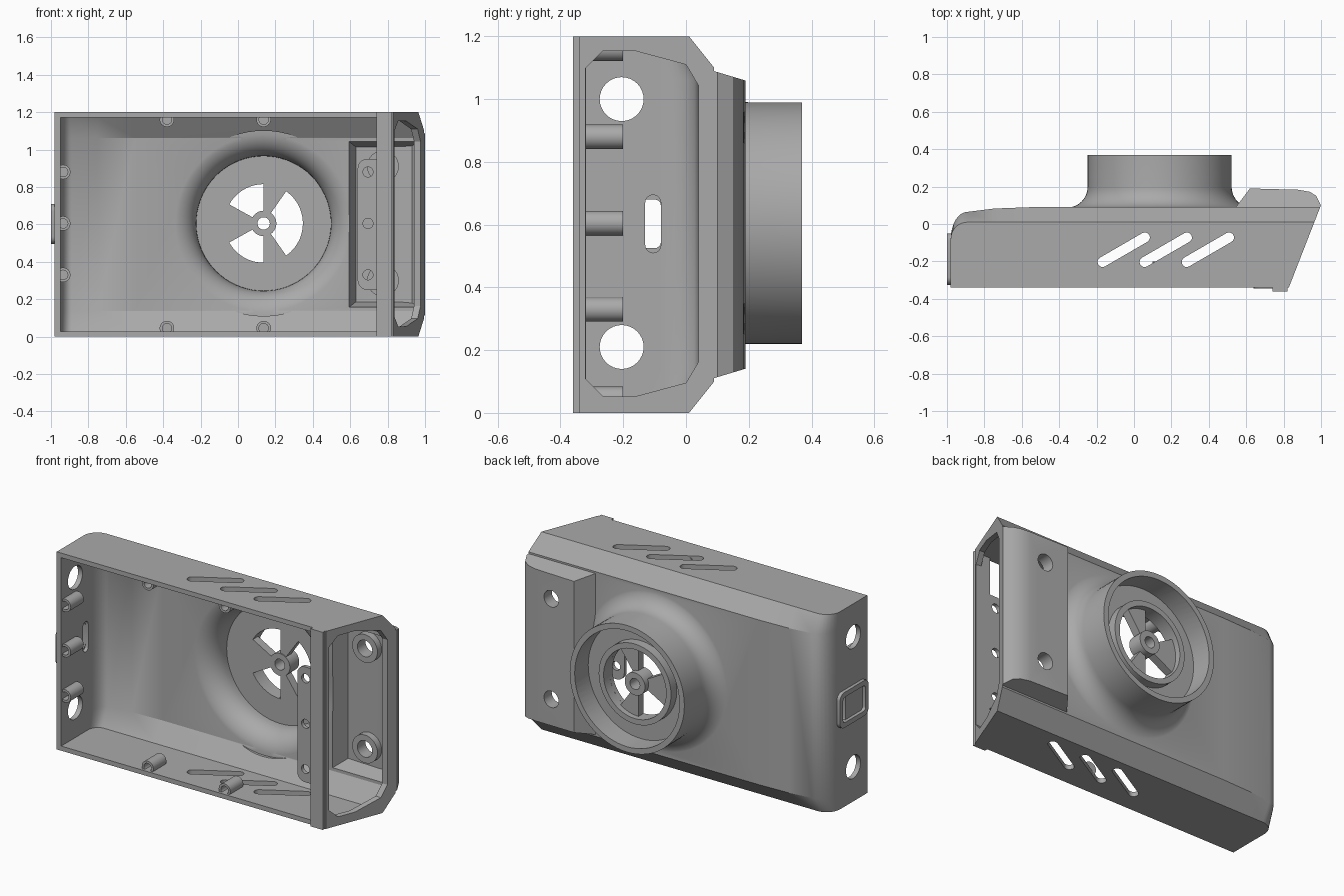
import bpy, bmesh
from math import cos, sin, pi, radians, atan2

if "Cube" in bpy.data.objects:
    bpy.data.objects.remove(bpy.data.objects["Cube"])

grey = bpy.data.materials.new("plain_grey")
grey.use_nodes = True
COLOUR = (0.40, 0.40, 0.40, 1)
grey.diffuse_color = COLOUR
grey.node_tree.nodes["Principled BSDF"].inputs["Base Color"].default_value = COLOUR

LX, MZ = 0.137, 0.605          # lens axis
END = lambda y: 0.82 + 0.39 * (y + 0.36)   # slanted end face


def finish(name, bm):
    bmesh.ops.remove_doubles(bm, verts=bm.verts, dist=1e-5)
    bmesh.ops.recalc_face_normals(bm, faces=bm.faces)
    me = bpy.data.meshes.new(name)
    bm.to_mesh(me)
    bm.free()
    me.materials.append(grey)
    ob = bpy.data.objects.new(name, me)
    bpy.context.collection.objects.link(ob)
    return ob


def loft(name, sections):
    """Skin closed loops of 3D points and cap both ends."""
    bm = bmesh.new()
    rows = [[bm.verts.new(p) for p in s] for s in sections]
    n = len(rows[0])
    for a, b in zip(rows, rows[1:]):
        for i in range(n):
            j = (i + 1) % n
            bm.faces.new((a[i], a[j], b[j], b[i]))
    bm.faces.new(rows[0])
    bm.faces.new(rows[-1])
    return finish(name, bm)


def prism(name, pts, lo, hi, axis):
    place = {"x": lambda a, b, h: (h, a, b),
             "y": lambda a, b, h: (a, h, b),
             "z": lambda a, b, h: (a, b, h)}[axis]
    return loft(name, [[place(a, b, h) for a, b in pts] for h in (lo, hi)])


def box(name, x0, x1, y0, y1, z0, z1):
    return prism(name, [(x0, y0), (x1, y0), (x1, y1), (x0, y1)], z0, z1, "z")


def arc(cx, cy, rx, ry, a0, a1, n):
    return [(cx + rx * cos(radians(a0 + (a1 - a0) * i / n)),
             cy + ry * sin(radians(a0 + (a1 - a0) * i / n))) for i in range(n + 1)]


def circle(cx, cy, r, n=32):
    return arc(cx, cy, r, r, 0, 360, n)[:-1]


def capsule(ax, ay, bx, by, r):
    t = atan2(by - ay, bx - ax) * 180 / pi
    return arc(bx, by, r, r, t - 90, t + 90, 8) + arc(ax, ay, r, r, t + 90, t + 270, 8)


def rounded(x0, x1, y0, y1, r):
    return (arc(x1 - r, y1 - r, r, r, 0, 90, 5) + arc(x0 + r, y1 - r, r, r, 90, 180, 5)
            + arc(x0 + r, y0 + r, r, r, 180, 270, 5) + arc(x1 - r, y0 + r, r, r, 270, 360, 5))


def lathe(name, profile):
    """Spin a closed (radius, y) profile round the lens axis."""
    bm = bmesh.new()
    n, seg = len(profile), 72
    rows = [[bm.verts.new((LX + r * cos(2 * pi * k / seg), y, MZ + r * sin(2 * pi * k / seg)))
             for r, y in profile] for k in range(seg)]
    for k in range(seg):
        a, b = rows[k], rows[(k + 1) % seg]
        for i in range(n):
            j = (i + 1) % n
            if profile[i][0] or profile[j][0]:
                bm.faces.new((a[i], a[j], b[j], b[i]))
    bmesh.ops.dissolve_degenerate(bm, dist=1e-6, edges=bm.edges)
    return finish(name, bm)


def combine(ob, other, op="DIFFERENCE"):
    mod = ob.modifiers.new(op.lower(), "BOOLEAN")
    mod.operation, mod.solver, mod.object = op, "EXACT", other
    bpy.context.view_layer.objects.active = ob
    bpy.ops.object.modifier_apply(modifier=mod.name)
    bpy.data.objects.remove(other)


# Body: long box with chamfered back edges, rounded left end, slanted right end
def outline(left, front, back, ry, end_wall):
    base = -0.08
    rise = back - base
    pts = [(left, front)] + arc(-0.89, base, -0.89 - left, ry, 180, 90, 8)
    pts += [(-0.75, base + ry + (rise - ry) * 0.7), (-0.55, back), (END(back) - end_wall, back)]
    return pts + [(END(front) - end_wall, front)]


def body(name, left, front, back, low, drop, inset, step, end_wall):
    deep = outline(left, front, back, back + 0.08 - 0.025, end_wall)
    edge = outline(left, front, back - drop, back + 0.08 - drop, end_wall)
    levels = [(inset, edge), (inset + step, deep), (1.2 - inset - step, deep), (1.2 - inset, edge)]
    return loft(name, [[(x, y, z) for x, y in p] for z, p in levels])


def hump(name, pts, z0):
    low = [(x, y, z0 + 0.3 * (y - 0.07)) for x, y in pts]
    return loft(name, [low, [(x, y, 1.2 - z) for x, y, z in low]])


shell = body("case_shell", -0.98, -0.34, 0.09, 0, 0.08, 0.0, 0.1, 0)
combine(shell, hump("hump", [(0.5, 0.03), (0.53, 0.07), (0.62, 0.19), (0.88, 0.183), (0.94, 0.172),
                             (0.975, 0.15), (0.999, 0.1), (END(0.03), 0.03)], 0.105), "UNION")
combine(shell, lathe("lens_barrel", [(0, 0.04), (0.495, 0.04)]
                     + arc(0.495, 0.198, 0.11, 0.11, 270, 180, 10)
                     + [(0.385, 0.37), (0, 0.37)]), "UNION")

# Hollow inside
combine(shell, body("hollow", -0.95, -0.5, 0.06, 0, 0.075, 0.028, 0.11, 0.035))
combine(shell, hump("hump_hollow", [(0.56, -0.03), (0.575, 0.01), (0.63, 0.157), (0.88, 0.15),
                                    (0.93, 0.135), (0.955, 0.09), (0.91, -0.03)], 0.16))
combine(shell, lathe("lens_hollow", [(0, 0.0), (0.495, 0.0)]
                     + arc(0.495, 0.193, 0.135, 0.135, 270, 180, 10) + [(0.36, 0.21), (0, 0.21)]))
combine(shell, lathe("lens_recess", [(0, 0.24), (0.352, 0.24), (0.352, 0.5), (0, 0.5)]))

# Three openings round the lens hub, and the hub hole
for a0, a1 in ((-55, 55), (90, 151), (209, 270)):
    sector = arc(LX, MZ, 0.21, 0.21, a0, a1, 14) + arc(LX, MZ, 0.065, 0.065, a1, a0, 8)
    combine(shell, prism("opening", sector, 0.1, 0.3, "y"))
combine(shell, prism("hub_hole", circle(LX, MZ, 0.033), 0.1, 0.3, "y"))

# Slanted vents through top and bottom
for i in range(3):
    dx = 0.225 * i
    combine(shell, prism("vent", capsule(-0.168 + dx, -0.203, 0.058 + dx, -0.072, 0.027),
                         -0.1, 1.3, "z"))

# Window in the slanted end
half = [(-0.32, 0.495), (-0.265, 0.55), (-0.16, 0.55), (0.0, 0.507), (0.04, 0.44)]
window = [(y, 0.603 + h) for y, h in half] + [(y, 0.603 - h) for y, h in reversed(half)]
combine(shell, prism("window", window, 0.75, 1.2, "x"))

# Round holes and strap slot in the left end, screw holes in the hump
for z in (0.21, 1.0):
    combine(shell, prism("round_hole", circle(-0.205, z, 0.07), -1.1, -0.9, "x"))
combine(shell, prism("strap_slot", capsule(-0.105, 0.535, -0.105, 0.67, 0.025), -1.1, -0.9, "x"))
for z in (0.3, 0.91):
    combine(shell, prism("screw_hole", circle(0.775, z, 0.05), 0.0, 0.3, "y"))


def tube(name, x, z, r, hole, y0, y1, bottom):
    ob = prism(name, circle(x, z, r), y0, y1, "y")
    combine(ob, prism("bore", circle(x, z, hole), y0 - 0.1, bottom, "y"))
    return ob


# Bosses along the rim and behind the hump holes
spots = [(x, z) for x in (-0.38, LX) for z in (0.045, 1.16)]
spots += [(-0.935, z) for z in (0.33, MZ, 0.88)]
for x, z in spots:
    tube("rim_boss", x, z, 0.039, 0.025, -0.325, -0.2, -0.22)
for z in (0.3, 0.91):
    tube("hump_boss", 0.775, z, 0.085, 0.05, 0.11, 0.16, 0.3)

# Lens ring, hub and spokes standing on the lens floor
lathe("lens_ring", [(0.21, 0.22), (0.243, 0.22), (0.243, 0.295), (0.21, 0.295)])
lathe("lens_hub", [(0.033, 0.205), (0.068, 0.205), (0.068, 0.295), (0.033, 0.295)])
for a0, a1 in ((55, 90), (151, 209), (270, 305)):
    spoke = arc(LX, MZ, 0.215, 0.215, a0, a1, 8) + arc(LX, MZ, 0.06, 0.06, a1, a0, 5)
    prism("lens_spoke", spoke, 0.22, 0.26, "y")

# Front bar and screw tab
box("front_bar", 0.74, 0.822, -0.36, -0.318, 0, 1.2)
tab = prism("screw_tab", rounded(0.64, 0.8, 0.25, 0.95, 0.05), -0.345, -0.322, "y")
for z in (0.33, MZ, 0.88):
    combine(tab, prism("tab_hole", circle(0.695, z, 0.027), -0.5, -0.2, "y"))

# Strap loop on the left end
loop = prism("strap_loop", rounded(-0.325, -0.05, 0.495, 0.71, 0.04), -1.0, -0.97, "x")
combine(loop, prism("loop_gap", rounded(-0.295, -0.08, 0.525, 0.68, 0.02), -1.1, -0.9, "x"))

bpy.ops.object.select_all(action="DESELECT")
for ob in bpy.context.collection.objects:
    if ob.type == "MESH":
        ob.select_set(True)
bpy.context.view_layer.objects.active = shell
bpy.ops.object.shade_smooth_by_angle(angle=radians(30))
